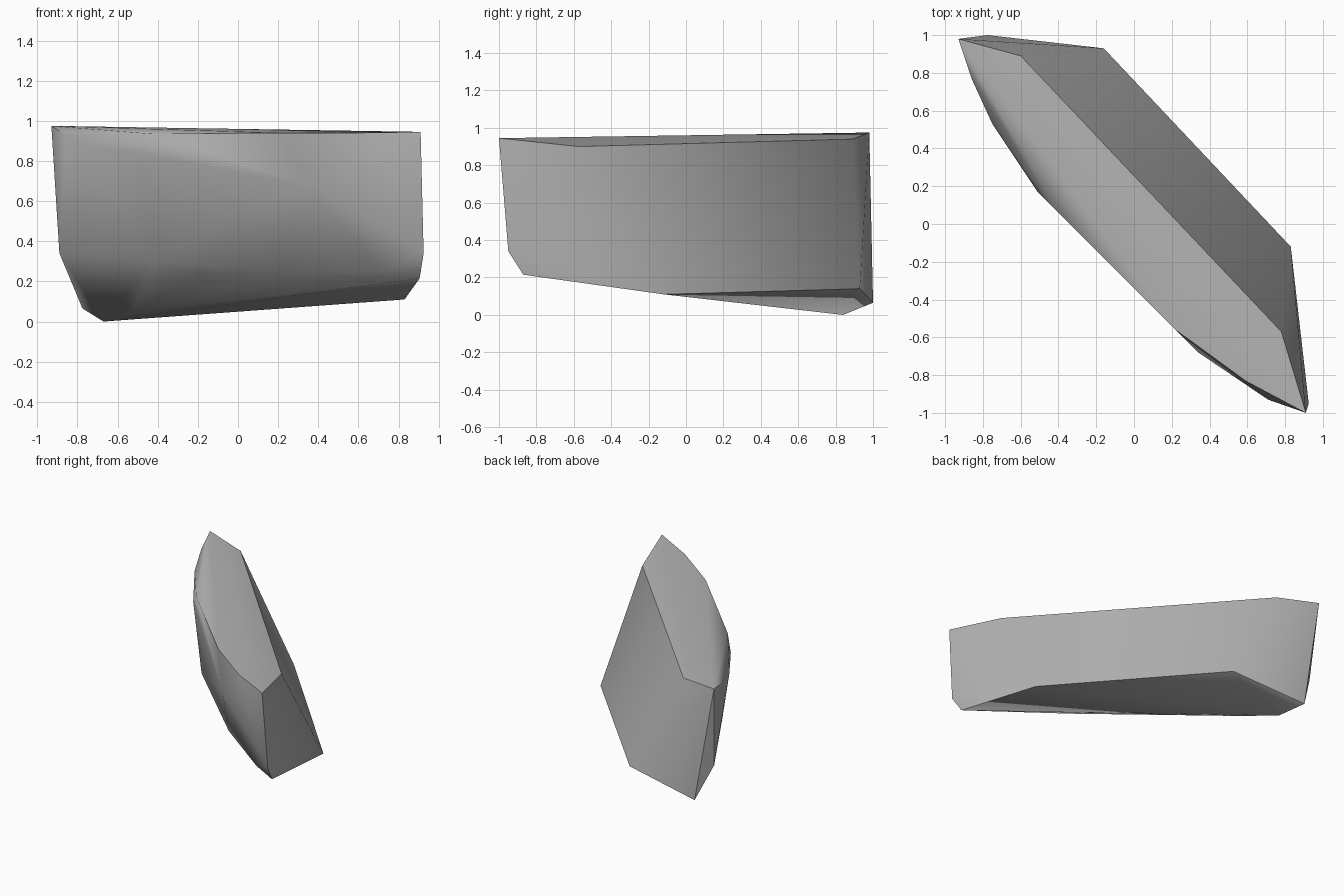
import bpy, bmesh, math

default = bpy.data.objects.get("Cube")
if default:
    bpy.data.objects.remove(default, do_unlink=True)

# Stone colour
stone = bpy.data.materials.new("grey stone")
stone.use_nodes = True
colour = (0.45, 0.45, 0.45, 1)
stone.diffuse_color = colour
stone.node_tree.nodes["Principled BSDF"].inputs["Base Color"].default_value = colour

# Corners of the chipped slab, grouped by the region they bound
crest = [(-.93, .98, .975), (.91, -1, .945)]
back_rim = [(-.6, .89, .94), (.78, -.57, .9)]
front_rim = [(-.86, .77, .93), (-.75, .53, .88), (-.42, .08, .935),
             (.22, -.56, .94), (.59, -.83, .94)]
front_bulge = [(-.51, .17, .84), (-.43, .16, .3), (.34, -.68, .68), (.71, -.93, .84)]
front_foot = [(-.52, .6, .045), (-.18, -.04, .24), (.22, -.43, .245), (.72, -.8, .245)]
left_end = [(.925, -.95, .34), (.905, -.87, .215)]
right_end = [(-.89, .92, .34), (-.775, 1, .065), (-.67, .84, 0)]
back_foot = [(-.16, .93, .14), (.83, -.12, .11)]

# Wrap the corners in a faceted skin
bm = bmesh.new()
for group in (crest, back_rim, front_rim, front_bulge, front_foot,
              left_end, right_end, back_foot):
    for corner in group:
        bm.verts.new(corner)
hull = bmesh.ops.convex_hull(bm, input=bm.verts)
loose = [v for v in bm.verts if not v.link_faces]
bmesh.ops.delete(bm, geom=loose, context='VERTS')
bmesh.ops.recalc_face_normals(bm, faces=bm.faces)
mesh = bpy.data.meshes.new("rock_slab")
bm.to_mesh(mesh)
bm.free()
mesh.materials.append(stone)

rock = bpy.data.objects.new("rock_slab", mesh)
bpy.context.collection.objects.link(rock)

# Soft front bulge, crisp broken edges
bpy.ops.object.select_all(action='DESELECT')
rock.select_set(True)
bpy.context.view_layer.objects.active = rock
bpy.ops.object.shade_smooth_by_angle(angle=math.radians(42))
